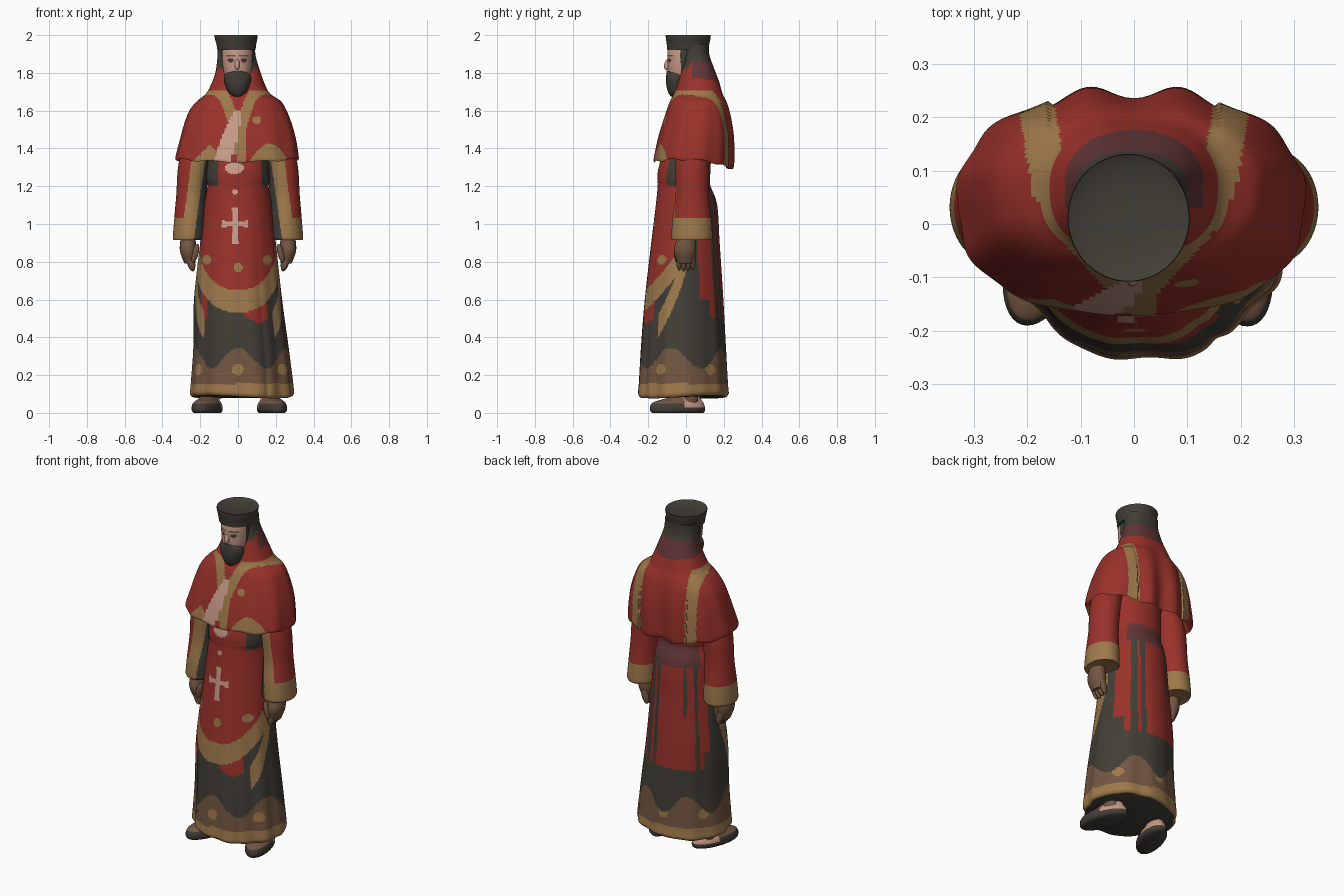
import bpy
from math import sin, cos, pi, atan2, ceil, exp, radians
from mathutils import Vector

if "Cube" in bpy.data.objects:
    bpy.data.objects.remove(bpy.data.objects["Cube"])

COLOURS = {
    "red": (.32, .031, .023), "charcoal": (.054, .048, .038),
    "gold": (.34, .19, .07), "brown": (.17, .093, .054),
    "skin": (.58, .33, .25), "plum": (.12, .036, .038),
}
NAMES = list(COLOURS)
MATS = []
for name, rgb in COLOURS.items():
    mat = bpy.data.materials.new(name)
    mat.use_nodes = True
    mat.diffuse_color = (*rgb, 1)
    shader = mat.node_tree.nodes["Principled BSDF"]
    shader.inputs["Base Color"].default_value = (*rgb, 1)
    shader.inputs["Roughness"].default_value = .9
    MATS.append(mat)


def spline(rows, step):
    """Smooth the profile rows, spacing the rings evenly."""
    rows = [Vector(r) for r in rows]
    ends = [rows[0]] + rows + [rows[-1]]
    out = []
    for a, b, c, d in zip(ends, ends[1:], ends[2:], ends[3:]):
        n = max(2, ceil(abs(c[0] - b[0]) / step))
        for k in range(n):
            u = k / n
            m, q = (c - a) / 2, (d - b) / 2
            out.append(b + m * u + (3 * (c - b) - 2 * m - q) * u**2
                       + (2 * (b - c) + m + q) * u**3)
    return out + [rows[-1]]


def loft(name, rows, paint, seg=48, step=.012, power=2, warp=None, base=None):
    """Rows hold height, centre x, half width, front y and back y."""
    rings = spline(rows, step)
    verts, faces = [], []
    for z, cx, rx, front, back in rings:
        for j in range(seg):
            t = 2 * pi * j / seg
            c, s = cos(t), sin(t)
            px = abs(c) ** (2 / power) * (1 if c > 0 else -1)
            py = abs(s) ** (2 / power) * (1 if s > 0 else -1)
            co = Vector((cx + rx * px, (front + back) / 2 + (back - front) / 2 * py, z))
            verts.append(warp(co, t) if warp else co)
    for i in range(len(rings) - 1):
        for j in range(seg):
            a, b = i * seg + j, i * seg + (j + 1) % seg
            faces.append((a, b, b + seg, a + seg))
    faces.append(list(reversed(range(seg))))
    faces.append(list(range(len(verts) - seg, len(verts))))
    mesh = bpy.data.meshes.new(name)
    mesh.from_pydata(verts, [], faces)
    for mat in MATS:
        mesh.materials.append(mat)
    for p in mesh.polygons:
        colour = paint if isinstance(paint, str) else paint(*p.center)
        p.material_index = NAMES.index(colour)
    if base:
        mesh.polygons[len(faces) - 2].material_index = NAMES.index(base)
    ob = bpy.data.objects.new(name, mesh)
    bpy.context.collection.objects.link(ob)
    return smooth(ob)


def smooth(ob):
    bpy.ops.object.select_all(action="DESELECT")
    ob.select_set(True)
    bpy.context.view_layer.objects.active = ob
    bpy.ops.object.shade_smooth_by_angle(angle=radians(50))
    return ob


def blob(name, loc, size, colour, rot=(0, 0, 0)):
    bpy.ops.mesh.primitive_uv_sphere_add(segments=20, ring_count=12, location=loc, rotation=rot)
    ob = bpy.context.object
    ob.name, ob.scale = name, size
    ob.data.materials.append(MATS[NAMES.index(colour)])
    smooth(ob)


def dot(x, z, cx, cz, r):
    return (x - cx)**2 + (z - cz)**2 < r * r


# Long robe with trims, cross and back panel
def back_paint(t, z):
    strips = 2.35 < t < 2.55 or 2.65 < t < 2.8 or -2.28 < t < -2.18
    if z < .5 or (strips and z < 1.12) or (-2.62 < t < -2.5 and .82 < z < 1.12):
        return "charcoal"
    return "plum" if 1.1 < z < 1.23 else "red"


def robe_paint(x, y, z):
    t = atan2(x, -y)
    a = abs(t)
    if z < .155:
        return "gold"
    if z < .29 + .055 * cos(5 * t):
        studs = (dot(t * .24, z, k * pi * .08, .23, .03) for k in range(-3, 4))
        return "gold" if any(studs) else "brown"
    if t > 2.2 or t < -2.05:
        return back_paint(t, z)
    if a > 1.65:
        return "red" if z > .95 or (a > 1.9 and z > .6) else "charcoal"
    if z > 1.2:
        if dot(x, z * 1.6, -.02, 1.296 * 1.6, .05):
            return "skin"
        return "charcoal" if x > .125 or x < -.105 else "red"
    dx = abs(x + .015)
    if dx < .011 + abs(z - 1) * .08 and abs(z - .99) < .1:
        return "skin"
    if abs(z - 1) < .011 + dx * .1 and dx < .07 or dot(x, z, -.015, 1.17, .015):
        return "skin"
    if any(dot(x, z, cx, cz, .024) for cx, cz in ((-.165, .81), (0, .77), (.155, .81))):
        return "gold"
    edge = .65 + .11 * t * t
    if z > edge:
        return "red"
    if z > edge - .12:
        return "gold"
    rise = a - .9
    if rise > 0 and abs(z - .46 - .3 * rise - .35 * rise * rise) < .07:
        return "gold"
    if .15 < t < .75 and z > .47 + .12 * abs(t - .5) or (-1 < t < -.8 and z > .5):
        return "red"
    return "charcoal"


def robe_folds(co, t):
    depth = .014 * max(0, 1.15 - co.z)
    wave = sin(9 * t) + .6 * sin(14 * t + 1) - 1.6 * exp(-((t - 5.25) / .06)**2)
    for hollow in (3.78, 5.62):
        wave -= 3.5 * exp(-((t - hollow) / .2)**2)
    k = 1 + depth * wave
    return Vector((co.x * k, co.y * k, co.z + .008 * sin(2 * t) * (co.z < .2)))


loft("robe", [(.085, .02, .258, -.243, .21), (.1, .02, .272, -.255, .224),
              (.16, .02, .268, -.251, .22), (.35, .015, .25, -.24, .21),
              (.6, 0, .232, -.22, .197), (.9, 0, .2, -.185, .178),
              (1.1, 0, .178, -.16, .165), (1.2, 0, .162, -.15, .13),
              (1.235, 0, .168, -.15, .128), (1.3, 0, .163, -.145, .13),
              (1.45, 0, .15, -.1, .14)], robe_paint, 200, .008, 2, robe_folds, "charcoal")


# Shoulder cape flowing up into the veil, with a hollow underside
def cape_paint(x, y, z):
    if z > 1.86 or (z > 1.78 + abs(x) / 2 and y < .02):
        return "charcoal"
    if z > 1.75 + .15 * abs(x) and y > .03:
        return "plum"
    fall = (1.6 - z) / .27
    if y < 0 and fall > 0 and abs(x + .085 * fall) < .016 + .05 * fall * (1.5 - fall):
        return "skin"
    if y < -.03 and z < 1.62:
        if 0 < x < .038 and z < 1.58 or dot(x, z, .1, 1.55, .022):
            return "gold"
        if z < 1.425 - 9 * (x - .165)**2:
            return "gold"
        if z < 1.42 - abs(x + .15) and x < 0:
            return "gold"
    if y < .05:
        width, half = .135 + .9 * min(y, 0) + .4 * max(y, 0), .028
    else:
        width, half = .155 + .16 * (y - .05), .034
    return "gold" if z < 1.71 and abs(abs(x) - width) < half else "red"


def cape_folds(co, t):
    low = min(1, max(0, (1.75 - co.z) / .35))
    if co.y > .1 and abs(co.x) < .16:
        co.y -= .011 * cos(pi * co.x / .08) * low
    k = 1 + .012 * sin(11 * t) * low
    hem = max(0, (1.45 - co.z) / .11)
    return Vector((co.x * k, co.y * k, co.z + hem * (.012 * cos(2 * t) - .016 * sin(t) + .004 * sin(9 * t))))


loft("cape_and_veil", [(1.48, 0, .24, -.1, .18), (1.345, -.005, .31, -.155, .23),
                       (1.335, -.005, .325, -.17, .245), (1.45, 0, .305, -.148, .247),
                       (1.53, 0, .284, -.125, .24), (1.6, 0, .257, -.103, .228),
                       (1.65, .005, .222, -.085, .213), (1.69, 0, .17, -.065, .195),
                       (1.74, 0, .142, -.05, .18), (1.8, 0, .12, -.035, .158),
                       (1.86, -.005, .106, -.025, .135), (1.9, -.008, .1, -.022, .123),
                       (1.95, -.01, .1, -.02, .12)],
     cape_paint, 200, .007, 2.4, cape_folds)


# Sleeves with wide cuffs, and the hands
def sleeve_paint(x, y, z):
    x = abs(x)
    inner = .18 + .14 * (1.3 - z)
    if z < 1.03 and (x > inner or y > 0):
        return "gold"
    if y > .02:
        return "red"
    return "charcoal" if x < inner else "gold" if x < inner + .07 else "red"


for side, label in ((1, "left"), (-1, "right")):
    rows = [(.918, .257, .08, -.068, .13), (.925, .257, .088, -.077, .14),
            (1.02, .253, .085, -.072, .135), (1.15, .247, .08, -.055, .122),
            (1.33, .23, .082, -.055, .12), (1.5, .18, .07, -.03, .1)]
    loft(label + "_sleeve", [(z, side * cx, rx, f, b) for z, cx, rx, f, b in rows],
         sleeve_paint, 120, .007)
    palm = [(.79, .255, .028, -.045, .035), (.85, .262, .044, -.064, .052),
            (.9, .265, .042, -.055, .052), (.96, .262, .034, -.03, .05)]
    loft(label + "_hand", [(z, side * cx, rx, f, b) for z, cx, rx, f, b in palm], "brown", 24)
    for k in range(4):
        blob(f"{label}_finger_{k + 1}", (side * .25, -.036 + .024 * k, .8 + .004 * abs(k - 1)),
             (.021, .015, .052), "brown", (0, side * .25, 0))
    blob(label + "_thumb", (side * .226, -.047, .845), (.017, .017, .052), "brown", (0, -side * .25, 0))


# Shoes and ankles
def shoe_paint(x, y, z):
    if y > .01 and z > .03:
        return "skin"
    return "brown" if z > .05 else "charcoal"


for label, cx, turn in (("left", .177, .28), ("right", -.16, -.32)):
    shoe = loft(label + "_shoe", [(0, 0, .06, -.15, .13), (.012, 0, .07, -.16, .14),
                                  (.035, 0, .07, -.16, .138), (.055, 0, .062, -.145, .13),
                                  (.07, 0, .05, -.1, .12), (.09, 0, .044, -.02, .11)],
                shoe_paint, 48, .006, 2, None, "charcoal")
    shoe.location = (cx, -.035, 0)
    shoe.rotation_euler.z = turn
    loft(label + "_ankle", [(.05, cx, .042, -.04, .065), (.2, cx, .045, -.04, .06)], "brown", 24)


# Head, beard and facial features
def head_paint(x, y, z):
    if y > -.028 or z < 1.79:
        return "charcoal"
    ex = abs(abs(x + .004) - .035)
    if dot(ex, z * 1.5, 0, 1.866 * 1.5, .016):
        return "charcoal"
    return "brown" if ex < .024 and abs(z - 1.89) < .006 else "skin"


loft("head", [(1.75, -.004, .05, -.08, .05), (1.8, -.004, .07, -.094, .06),
              (1.86, -.004, .079, -.098, .07), (1.91, -.004, .08, -.098, .07),
              (1.96, -.004, .076, -.09, .07)], head_paint, 96, .005)
blob("nose", (-.004, -.098, 1.843), (.013, .018, .03), "skin", (-.2, 0, 0))
loft("beard", [(1.675, -.003, .022, -.08, -.02), (1.695, -.003, .048, -.094, 0),
               (1.74, -.003, .066, -.105, 0), (1.775, -.003, .072, -.105, 0),
               (1.797, -.003, .06, -.104, 0), (1.81, -.003, .035, -.102, 0)], "charcoal", 40)

# Flared flat-topped hat
loft("hat", [(1.92, -.008, .101, -.099, .121), (1.95, -.009, .105, -.102, .123),
             (1.985, -.01, .113, -.107, .13), (2, -.01, .113, -.107, .13),
             (1.994, -.01, .1, -.095, .118), (1.985, -.01, .06, -.05, .075)], "charcoal", 64)
